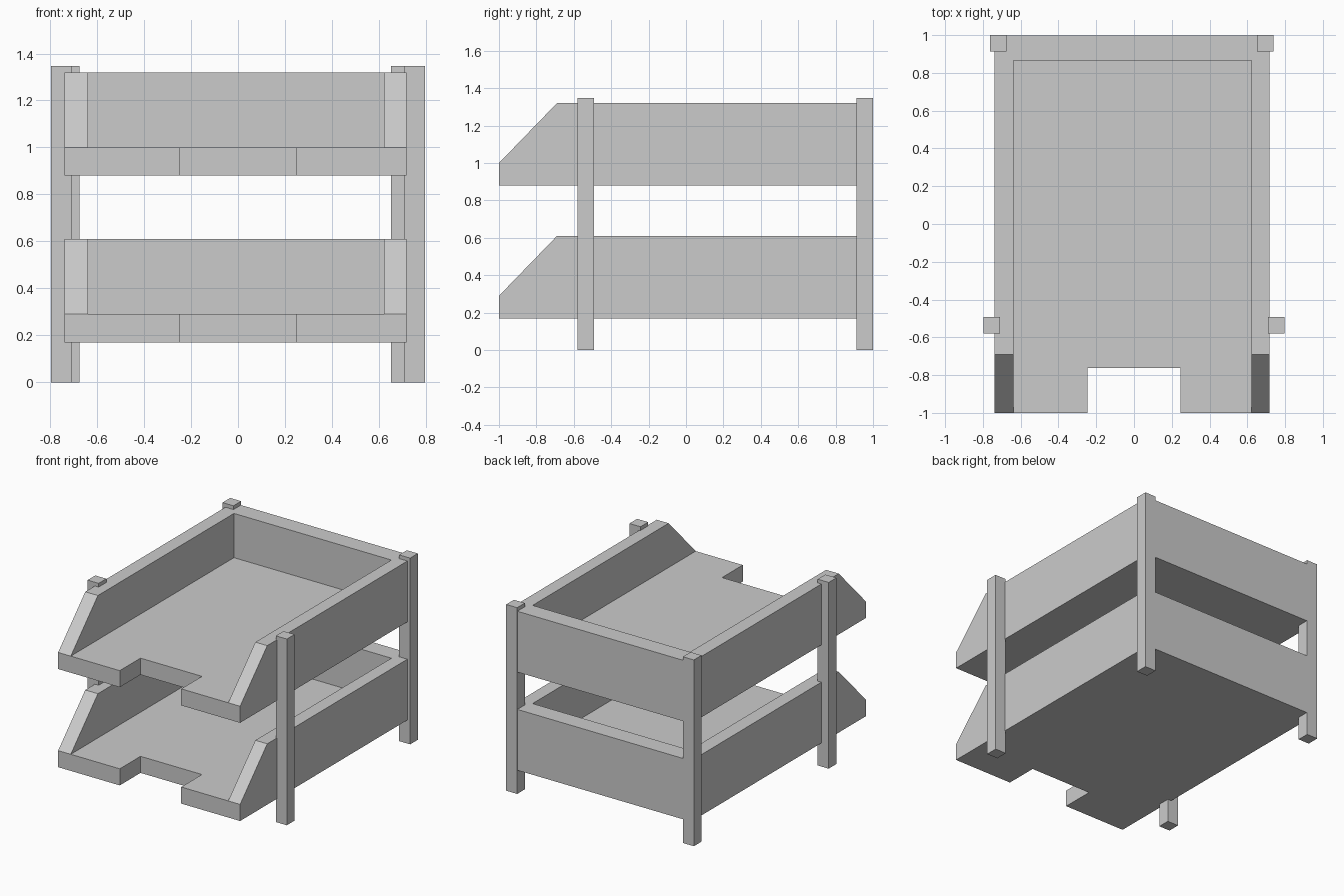
import bpy, bmesh
from mathutils import Matrix, Vector

if "Cube" in bpy.data.objects:
    bpy.data.objects.remove(bpy.data.objects["Cube"])


def link(name, bm):
    bmesh.ops.recalc_face_normals(bm, faces=bm.faces)
    mesh = bpy.data.meshes.new(name)
    bm.to_mesh(mesh)
    bm.free()
    obj = bpy.data.objects.new(name, mesh)
    bpy.context.collection.objects.link(obj)
    return obj


def box(name, lo, hi):
    lo, hi = Vector(lo), Vector(hi)
    bm = bmesh.new()
    bmesh.ops.create_cube(bm, size=1, matrix=Matrix.Translation((lo + hi) / 2)
                          @ Matrix.Diagonal((hi - lo).to_4d()))
    return link(name, bm)


def side_profile(name, points, x0, x1):
    """Extrude a (y, z) outline along x."""
    bm = bmesh.new()
    face = bm.faces.new([bm.verts.new((x0, y, z)) for y, z in points])
    new = bmesh.ops.extrude_face_region(bm, geom=[face])["geom"]
    bmesh.ops.translate(bm, vec=(x1 - x0, 0, 0),
                        verts=[v for v in new if isinstance(v, bmesh.types.BMVert)])
    return link(name, bm)


def cut(obj, cutter):
    mod = obj.modifiers.new(cutter.name, 'BOOLEAN')
    mod.operation = 'DIFFERENCE'
    mod.solver = 'EXACT'
    mod.object = cutter
    cutter.hide_render = True
    cutter.display_type = 'WIRE'


# Paper trays: sloped-front side walls, hollowed, with a finger notch in front
for label, z in (("lower", 0.17), ("upper", 0.88)):
    floor, top = z + 0.12, z + 0.44
    tray = side_profile(label + "_tray",
                        [(-1, z), (0.997, z), (0.997, top), (-0.69, top), (-1, floor)],
                        -0.739, 0.717)
    cut(tray, box(label + "_hollow_cutter", (-0.638, -1.2, floor), (0.622, 0.865, top + 0.2)))
    cut(tray, box(label + "_notch_cutter", (-0.246, -1.2, z - 0.1), (0.246, -0.763, floor + 0.1)))

# Posts: front pair outside the walls, back pair at the corners
for name, x, y in (("front_left_post", -0.797, -0.58), ("front_right_post", 0.709, -0.58),
                   ("back_left_post", -0.763, 0.912), ("back_right_post", 0.651, 0.912)):
    box(name, (x, y, 0), (x + 0.088, y + 0.088, 1.347))
